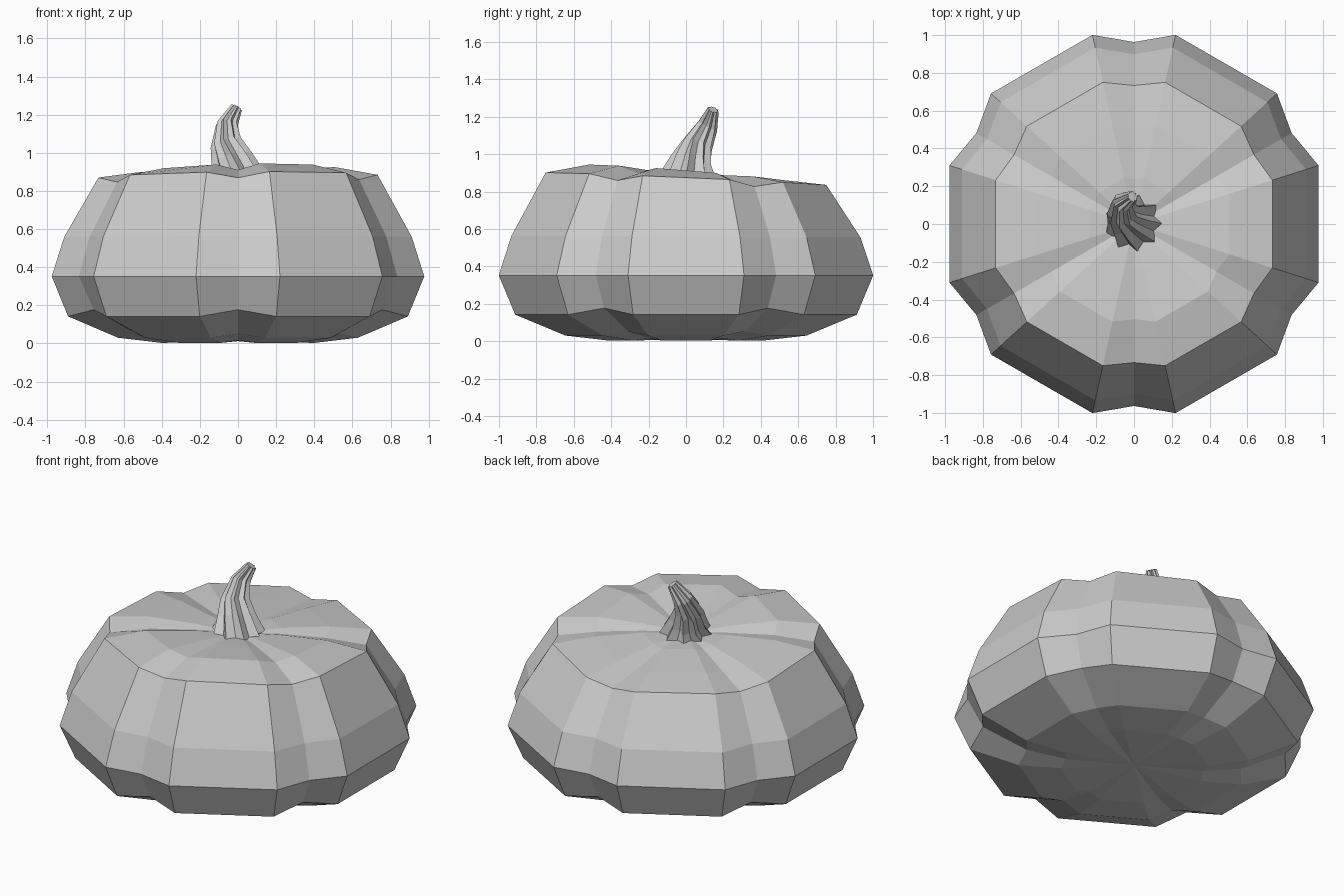
import bpy, bmesh
from math import cos, sin, radians, pi
from mathutils import Vector

cube = bpy.data.objects.get("Cube")
if cube:
    bpy.data.objects.remove(cube, do_unlink=True)

grey = bpy.data.materials.new("plain grey")
grey.use_nodes = True
grey.diffuse_color = (0.6, 0.6, 0.6, 1)
grey.node_tree.nodes["Principled BSDF"].inputs["Base Color"].default_value = (0.6, 0.6, 0.6, 1)


def loft(name, rings, start=None, end=None):
    """Skin a stack of point rings; close each end with a fan or a flat cap."""
    bm = bmesh.new()
    loops = [[bm.verts.new(p) for p in ring] for ring in rings]
    n = len(loops[0])
    for low, high in zip(loops, loops[1:]):
        for i in range(n):
            j = (i + 1) % n
            bm.faces.new((low[i], low[j], high[j], high[i]))
    for loop, tip in ((loops[0], start), (loops[-1], end)):
        if tip is None:
            bm.faces.new(loop)
        else:
            centre = bm.verts.new(tip)
            for i in range(n):
                bm.faces.new((loop[i], loop[(i + 1) % n], centre))
    bmesh.ops.recalc_face_normals(bm, faces=bm.faces)
    mesh = bpy.data.meshes.new(name)
    bm.to_mesh(mesh)
    bm.free()
    mesh.materials.append(grey)
    obj = bpy.data.objects.new(name, mesh)
    bpy.context.collection.objects.link(obj)
    return obj


# Pumpkin body: six lobes, each groove flanked by two ridges
# radius, height, groove radius factor, groove height shift, tilt in x, tilt in y
BODY = [
    (0.42, 0.003, 0.94, 0.012, 0, 0),
    (0.66, 0.03, 0.94, 0.022, 0, 0),
    (0.935, 0.142, 0.935, 0.035, 0, 0),
    (1.025, 0.352, 0.94, 0, 0, 0),
    (0.956, 0.558, 0.94, 0, 0, -0.005),
    (0.768, 0.867, 0.955, -0.03, 0.01, -0.044),
    (0.53, 0.9, 0.95, -0.03, 0.025, -0.08),
    (0.25, 0.895, 0.95, -0.015, 0.02, -0.06),
]


def body_ring(r, z, factor, shift, tilt_x, tilt_y):
    points = []
    for lobe in range(6):
        for offset in (-12.4, 0, 12.4):
            a = radians(30 + 60 * lobe + offset)
            radius = r if offset else r * factor
            x, y = radius * cos(a), radius * sin(a)
            h = z + (0 if offset else shift) + tilt_x * x + tilt_y * y
            points.append((x, y, h))
    return points


loft("pumpkin_body", [body_ring(*row) for row in BODY],
     start=(0, 0, 0.012), end=(0, 0, 0.875))

# Ribbed stem: twisted star sections along a bent path
# centre x, y, z, radius, twist in degrees
STEM = [
    (0, 0, 0.875, 0.158, 0),
    (-0.035, 0.03, 0.965, 0.112, -8),
    (-0.062, 0.06, 1.05, 0.085, -18),
    (-0.058, 0.115, 1.15, 0.058, -30),
    (-0.008, 0.145, 1.238, 0.032, -40),
]
RIBS = 9


def stem_ring(index):
    x, y, z, r, twist = STEM[index]
    # Sections lean gradually toward the direction of the path
    here = Vector(STEM[index][:3])
    last = Vector(STEM[max(index - 1, 0)][:3])
    axis = (here - last) if index else Vector((0, 0, 1))
    turn = Vector((0, 0, 1)).rotation_difference(axis.normalized())
    points = []
    for i in range(RIBS * 2):
        a = pi * i / RIBS + radians(twist)
        radius = r * (0.74 if i % 2 else 1)
        points.append(here + turn @ Vector((radius * cos(a), radius * sin(a), 0)))
    return points


loft("stem", [stem_ring(i) for i in range(len(STEM))])
